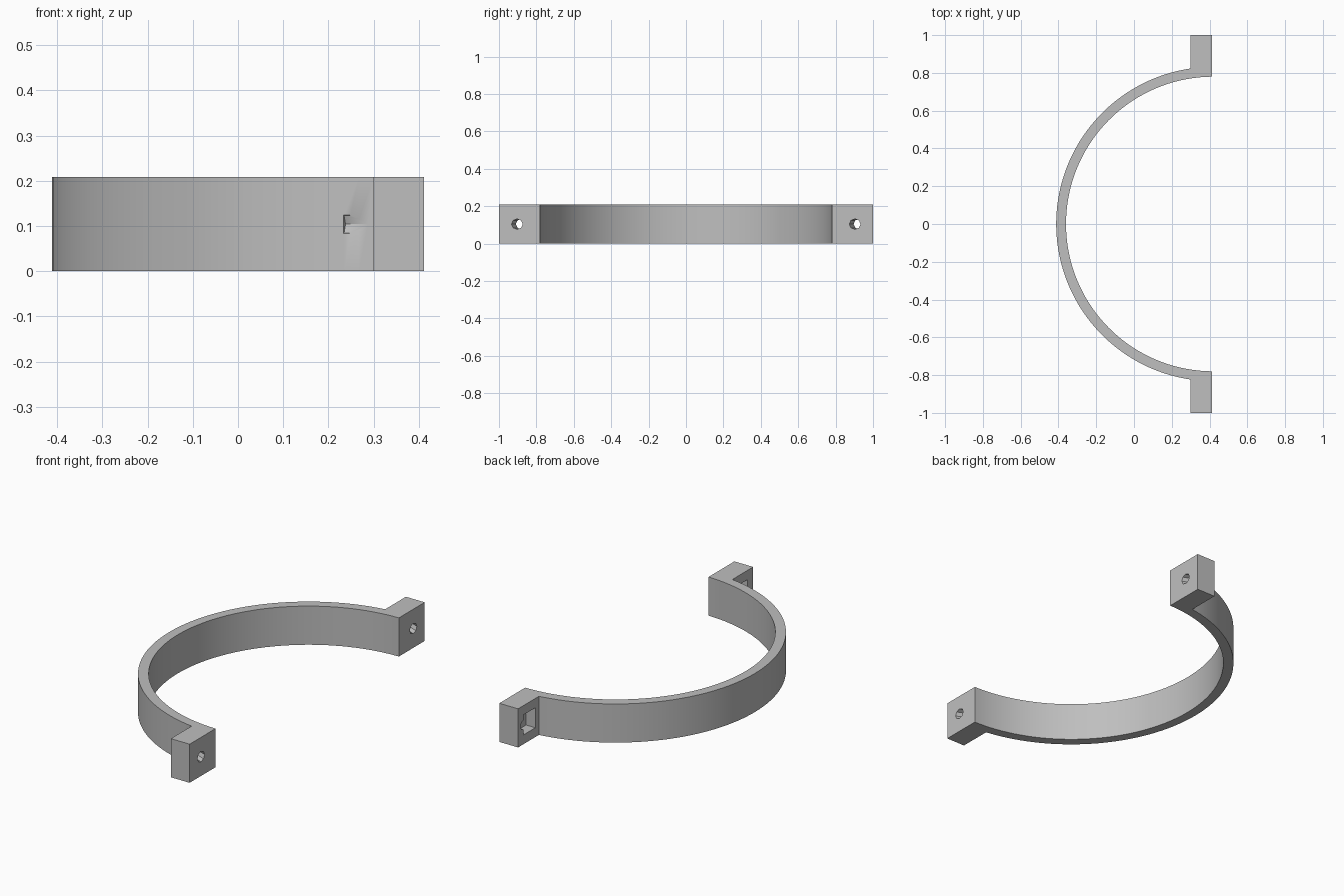
import bpy, bmesh, math

cube = bpy.data.objects.get("Cube")
if cube:
    bpy.data.objects.remove(cube, do_unlink=True)

HEIGHT = 0.208
CENTRE_X = 0.42           # arc centre
R_OUT, R_IN = 0.832, 0.78
X_BACK, X_FACE = 0.30, 0.412   # lug back and mating face
LUG_Y, HOLE_Y = 1.0, 0.903
SEGMENTS = 72

grey = bpy.data.materials.new("plain grey")
grey.use_nodes = True
colour = (0.52, 0.52, 0.52, 1)
grey.diffuse_color = colour
grey.node_tree.nodes["Principled BSDF"].inputs["Base Color"].default_value = colour


def arc(radius, x_end):
    """Points from the +y end round the -x side to the -y end, stopping at x_end."""
    start = math.acos((x_end - CENTRE_X) / radius)
    sweep = 2 * (math.pi - start)
    return [(CENTRE_X + radius * math.cos(start + sweep * i / SEGMENTS),
             radius * math.sin(start + sweep * i / SEGMENTS))
            for i in range(SEGMENTS + 1)]


# Half band with a bolting lug at each end, extruded from one outline
outline = arc(R_OUT, X_BACK)
outline += [(X_BACK, -LUG_Y), (X_FACE, -LUG_Y)]
outline += arc(R_IN, X_FACE)[::-1]
outline += [(X_FACE, LUG_Y), (X_BACK, LUG_Y)]

bm = bmesh.new()
base = bm.faces.new([bm.verts.new((x, y, 0)) for x, y in outline])
top = bmesh.ops.extrude_face_region(bm, geom=[base])["geom"]
bmesh.ops.translate(bm, vec=(0, 0, HEIGHT),
                    verts=[v for v in top if isinstance(v, bmesh.types.BMVert)])
bmesh.ops.recalc_face_normals(bm, faces=bm.faces)
mesh = bpy.data.meshes.new("half_clamp_band")
bm.to_mesh(mesh)
bm.free()
band = bpy.data.objects.new("half_clamp_band", mesh)
bpy.context.collection.objects.link(band)
mesh.materials.append(grey)


def cut(cutter):
    cutter.hide_render = True
    bpy.context.view_layer.objects.active = band
    mod = band.modifiers.new("cut", 'BOOLEAN')
    mod.operation, mod.solver, mod.object = 'DIFFERENCE', 'EXACT', cutter
    bpy.ops.object.modifier_apply(modifier=mod.name)
    bpy.data.objects.remove(cutter, do_unlink=True)


# Square nut pocket in the back of each lug, then a bolt hole right through
for side in (-1, 1):
    bpy.ops.mesh.primitive_cube_add(size=1, location=(X_BACK, side * HOLE_Y, HEIGHT / 2))
    pocket = bpy.context.object
    pocket.name = "nut_pocket_cutter"
    pocket.scale = (0.11, 0.1, 0.108)
    cut(pocket)
    bpy.ops.mesh.primitive_cylinder_add(vertices=8, radius=0.028, depth=0.4,
                                        location=(X_FACE, side * HOLE_Y, HEIGHT / 2),
                                        rotation=(math.pi / 8, math.pi / 2, 0))
    hole = bpy.context.object
    hole.name = "bolt_hole_cutter"
    cut(hole)

# Smooth round surfaces, crisp edges
bpy.ops.object.select_all(action='DESELECT')
band.select_set(True)
bpy.context.view_layer.objects.active = band
bpy.ops.object.shade_smooth_by_angle(angle=math.radians(30))
